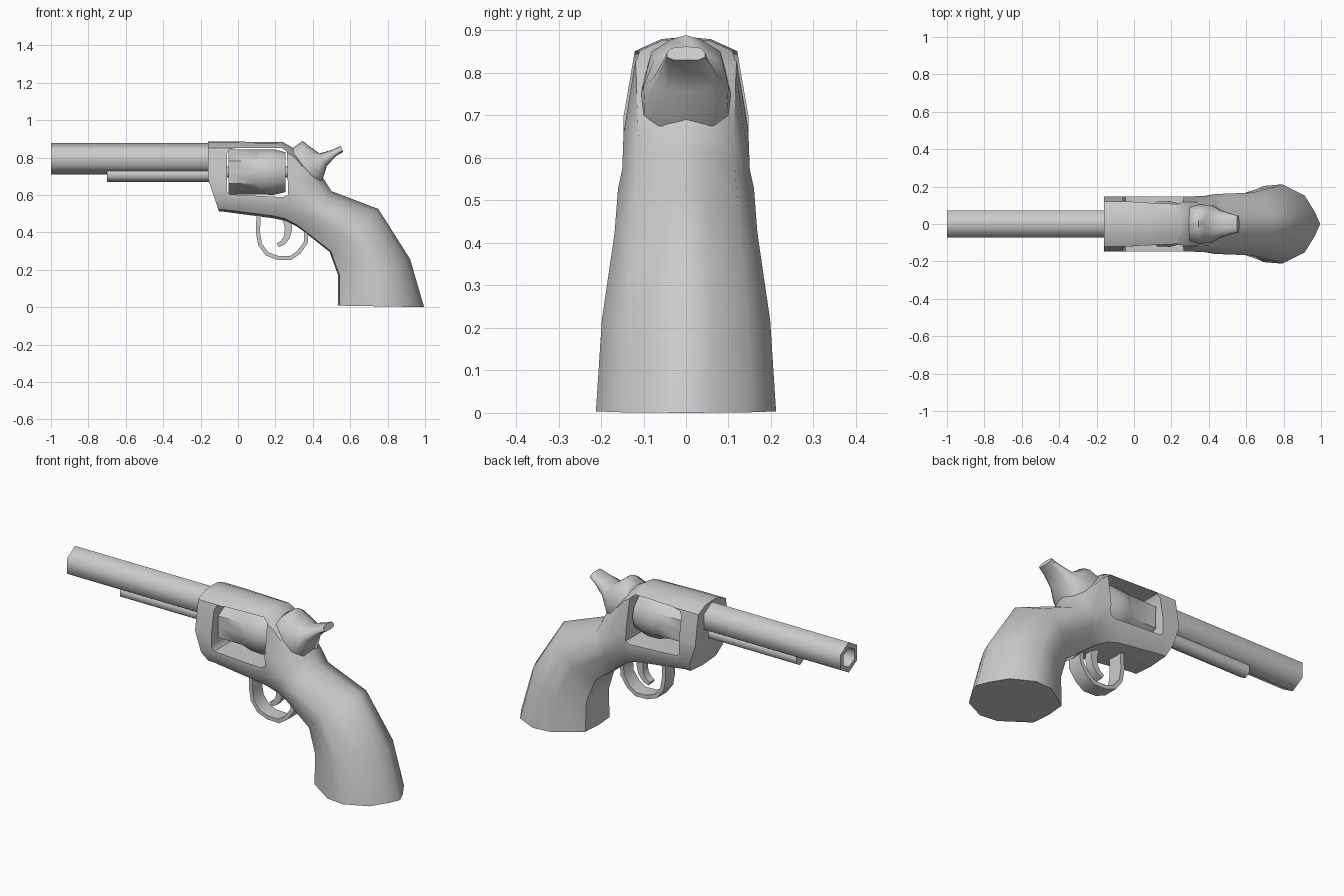
import bpy, bmesh, math
from mathutils import Vector

if "Cube" in bpy.data.objects:
    bpy.data.objects.remove(bpy.data.objects["Cube"])


def finish(name, bm, angle=45):
    bmesh.ops.recalc_face_normals(bm, faces=bm.faces[:])
    me = bpy.data.meshes.new(name)
    bm.to_mesh(me)
    bm.free()
    ob = bpy.data.objects.new(name, me)
    bpy.context.collection.objects.link(ob)
    shade(ob, angle)
    return ob


def shade(ob, angle):
    bpy.ops.object.select_all(action='DESELECT')
    ob.select_set(True)
    bpy.context.view_layer.objects.active = ob
    bpy.ops.object.shade_smooth_by_angle(angle=math.radians(angle))


def skin(rings):
    """Join equal-length rings of points into a closed, capped shell."""
    bm = bmesh.new()
    vs = [[bm.verts.new(p) for p in r] for r in rings]
    n = len(rings[0])
    for a, b in zip(vs, vs[1:]):
        for i in range(n):
            j = (i + 1) % n
            bm.faces.new((a[i], a[j], b[j], b[i]))
    bm.faces.new(vs[0])
    bm.faces.new(vs[-1])
    return bm


def disc(x, z, r, n, r2=None):
    """Ring around the x axis; r2 gives alternate points another radius."""
    pts = []
    for i in range(n):
        a = math.pi / 2 + 2 * math.pi * i / n
        q = r2 if r2 and i % 2 else r
        pts.append((x, q * math.cos(a), z + q * math.sin(a)))
    return pts


# Half cross-sections: (position from lower to upper edge, share of half width)
FRAME = [(1, 0), (.985, .4), (.91, .82), (.5, 1), (.18, 1), (.03, .75), (0, 0)]
GRIP = [(1, 0), (.94, .3), (.82, .72), (.56, 1), (.34, .96), (.02, .5), (0, 0)]


def section(top, bottom, w, blend):
    t, b = Vector((top[0], 0, top[1])), Vector((bottom[0], 0, bottom[1]))
    half = []
    for f, g in zip(FRAME, GRIP):
        k = f[0] + (g[0] - f[0]) * blend
        y = w * (f[1] + (g[1] - f[1]) * blend)
        p = b.lerp(t, k)
        half.append((p.x, y, p.z))
    return half + [(x, -y, z) for x, y, z in half[-2:0:-1]]


def ribbon(name, path, thick, half_width):
    """Rectangular strip following an x-z path."""
    rings = []
    for i, p in enumerate(path):
        a, b = Vector(path[max(i - 1, 0)]), Vector(path[min(i + 1, len(path) - 1)])
        d = (b - a).normalized()
        h = (thick[0] + (thick[1] - thick[0]) * i / (len(path) - 1)) / 2
        n = Vector((-d.y, d.x)) * h
        rings.append([(p[0] + s * n.x, y * half_width, p[1] + s * n.y)
                      for s, y in ((1, 1), (1, -1), (-1, -1), (-1, 1))])
    return finish(name, skin(rings))


# Frame flowing into grip
body = skin([section(*s) for s in [
    ((-.16, .885), (-.16, .51), .147, 0),
    ((-.03, .885), (-.075, .51), .147, 0),
    ((.24, .882), (.19, .475), .147, 0),
    ((.305, .845), (.25, .462), .147, .2),
    ((.455, .69), (.305, .437), .15, .7),
    ((.50, .62), (.345, .41), .16, 1),
    ((.75, .525), (.49, .295), .168, 1),
    ((.92, .257), (.535, .17), .198, 1),
    ((.995, 0), (.535, .008), .212, 1)]])
# Slanted lower front of the frame
cut = bmesh.ops.bisect_plane(body, geom=body.verts[:] + body.edges[:] + body.faces[:],
                             plane_co=(-.158, 0, .68), plane_no=(-.16, 0, -.053),
                             clear_outer=True)
bmesh.ops.holes_fill(body, edges=[e for e in body.edges if e.is_boundary])
frame = finish("frame_and_grip", body)

# Cylinder window
outline = [(-.06, .62), (-.06, .82), (-.045, .845), (.0, .852), (.235, .852),
           (.262, .83), (.268, .60), (.24, .588), (-.045, .603)]
window = finish("window_cutter", skin([[(x, y, z) for x, z in outline] for y in (-.3, .3)]))
window.hide_render = True
mod = frame.modifiers.new("window", 'BOOLEAN')
mod.operation = 'DIFFERENCE'
mod.solver = 'EXACT'
mod.object = window
bpy.context.view_layer.objects.active = frame
bpy.ops.object.modifier_apply(modifier="window")
bpy.data.objects.remove(window)
shade(frame, 45)

# Fluted cylinder and its axle
finish("cylinder", skin([disc(-.05, .722, .12, 12, .103), disc(.10, .722, .12, 12, .103),
                         disc(.125, .722, .12, 12), disc(.19, .722, .122, 12),
                         disc(.255, .722, .106, 12)]))
finish("cylinder_axle", skin([disc(-.1, .722, .03, 6), disc(.3, .722, .03, 6)]), 62)

# Hollow hexagonal barrel and rod beneath it
finish("barrel", skin([disc(-.1, .793, .084, 6), disc(-1, .793, .084, 6),
                       disc(-1, .793, .055, 6), disc(-.15, .793, .055, 6)]), 62)
finish("ejector_rod", skin([disc(-.7, .708, .038, 6), disc(-.1, .708, .038, 6)]), 62)

# Hammer with raised spur
finish("hammer", skin([section(*s) for s in [
    ((.285, .845), (.29, .6), .115, .3),
    ((.345, .889), (.36, .6), .105, .5),
    ((.38, .862), (.445, .66), .1, .7),
    ((.435, .822), (.475, .755), .075, .5),
    ((.50, .84), (.525, .808), .056, .3),
    ((.55, .862), (.563, .83), .045, .3)]]), 60)

# Trigger and guard
ribbon("trigger_guard", [(.11, .51), (.107, .40), (.118, .335), (.155, .285), (.21, .264),
                         (.28, .262), (.325, .293), (.362, .345), (.366, .42)],
       (.022, .022), .042)
ribbon("trigger", [(.258, .49), (.27, .42), (.262, .375), (.24, .345), (.212, .33)],
       (.045, .022), .022)
